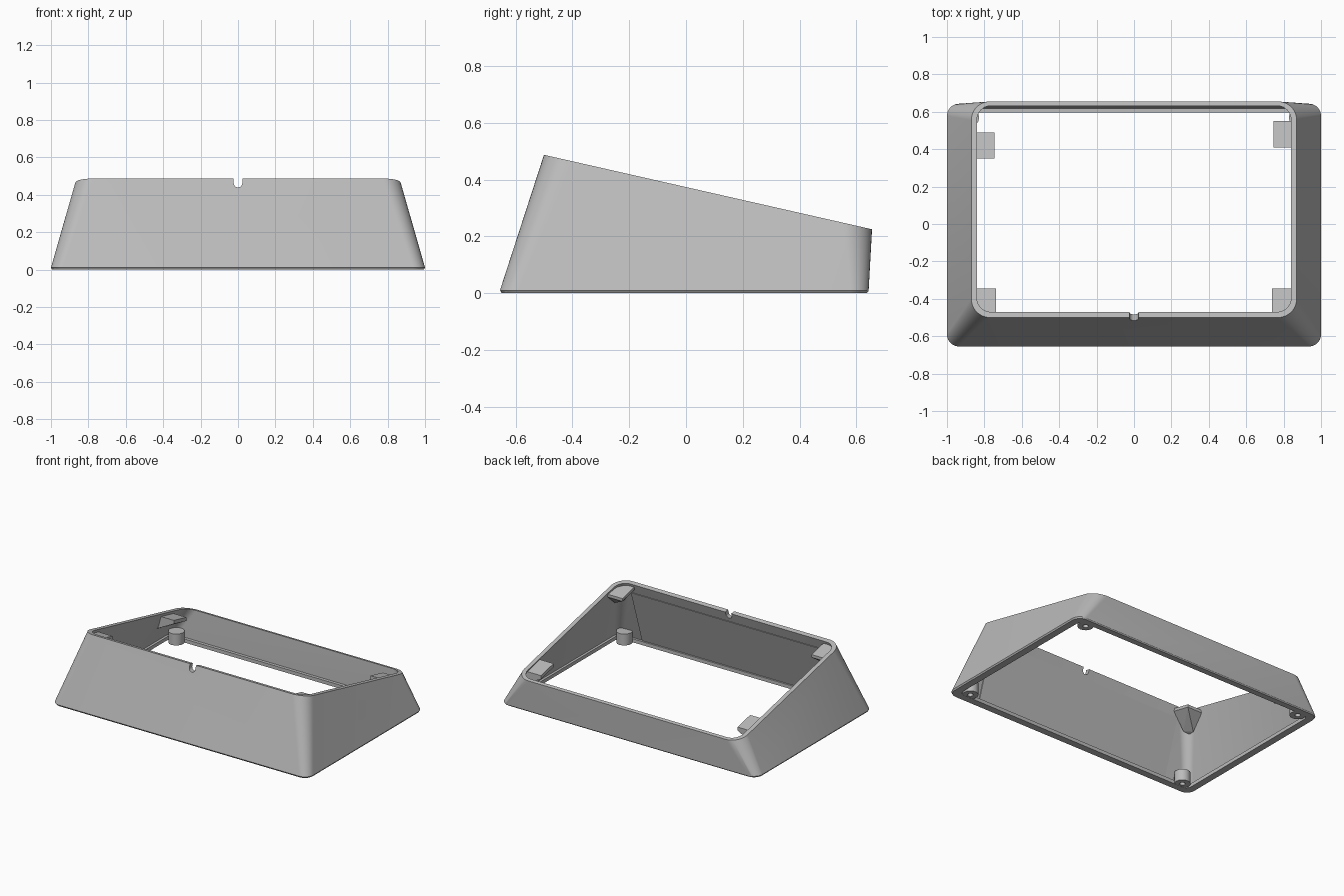
import bpy, bmesh, math
from mathutils import Vector

cube = bpy.data.objects.get("Cube")
if cube:
    bpy.data.objects.remove(cube)

grey = bpy.data.materials.new("light grey plastic")
grey.use_nodes = True
COLOUR = (0.5, 0.5, 0.5, 1)
grey.diffuse_color = COLOUR
grey.node_tree.nodes["Principled BSDF"].inputs["Base Color"].default_value = COLOUR


def make(name, bm):
    bmesh.ops.recalc_face_normals(bm, faces=bm.faces)
    mesh = bpy.data.meshes.new(name)
    bm.to_mesh(mesh)
    bm.free()
    obj = bpy.data.objects.new(name, mesh)
    bpy.context.collection.objects.link(obj)
    mesh.materials.append(grey)
    return obj


def select(obj):
    bpy.ops.object.select_all(action="DESELECT")
    obj.select_set(True)
    bpy.context.view_layer.objects.active = obj


def smooth(obj):
    select(obj)
    bpy.ops.object.shade_smooth_by_angle(angle=math.radians(30))


def cut(obj, cutter):
    mod = obj.modifiers.new("cut", "BOOLEAN")
    mod.operation = "DIFFERENCE"
    mod.solver = "EXACT"
    mod.object = cutter
    select(obj)
    bpy.ops.object.modifier_apply(modifier=mod.name)


def slope(y):
    """Height of the tilted top plane."""
    return 0.487 - (y + 0.5) * 0.227


def ring(half, front, back, radius, z, steps=10):
    """Rounded rectangle; z is a number or a function of y."""
    pts = []
    corners = ((1, back), (-1, back), (-1, front), (1, front))
    for i, (side, y) in enumerate(corners):
        cx = side * (half - radius)
        cy = y - radius if y == back else y + radius
        for k in range(steps + 1):
            a = math.pi / 2 * (i + k / steps)
            px, py = cx + radius * math.cos(a), cy + radius * math.sin(a)
            pts.append(Vector((px, py, z(py) if callable(z) else z)))
    return pts


def hull(name, points):
    bm = bmesh.new()
    for p in points:
        bm.verts.new(p)
    bmesh.ops.convex_hull(bm, input=bm.verts)
    return make(name, bm)


def cylinder(name, radius, depth, centre, segments=24, across=False):
    bm = bmesh.new()
    bmesh.ops.create_cone(bm, cap_ends=True, segments=segments,
                          radius1=radius, radius2=radius, depth=depth)
    if across:
        for v in bm.verts:
            v.co.y, v.co.z = -v.co.z, v.co.y
    bmesh.ops.translate(bm, verts=bm.verts, vec=centre)
    return make(name, bm)


def box(name, lo, hi):
    return hull(name, [(x, y, z) for x in (lo[0], hi[0])
                       for y in (lo[1], hi[1]) for z in (lo[2], hi[2])])


# Hollow sloped shell with an inward bottom lip
rings = [
    ring(0.994, -0.649, 0.637, 0.06, 0),
    ring(0.998, -0.653, 0.643, 0.065, 0.008),
    ring(1.0, -0.655, 0.643, 0.065, 0.01),
    ring(0.87, -0.5, 0.655, 0.1, slope),
    ring(0.84, -0.47, 0.632, 0.075, slope),
    ring(0.962, -0.616, 0.618, 0.05, 0.025),
    ring(0.945, -0.6, 0.596, 0.04, 0.025),
    ring(0.945, -0.6, 0.596, 0.04, 0),
]
bm = bmesh.new()
loops = [[bm.verts.new(p) for p in r] for r in rings]
count = len(loops[0])
for a, b in zip(loops, loops[1:] + loops[:1]):
    for i in range(count):
        j = (i + 1) % count
        bm.faces.new((a[i], a[j], b[j], b[i]))
shell = make("sloped_shell", bm)

# Round-bottomed notch in the front rim
for cutter in (cylinder("notch_round_cutter", 0.023, 0.3, (0, -0.5, 0.462), across=True),
               box("notch_slot_cutter", (-0.023, -0.66, 0.462), (0.023, -0.35, 0.6))):
    cut(shell, cutter)
    bpy.data.objects.remove(cutter)

# Screw bosses with holes in the bottom corners
for side, hand in ((1, "left"), (-1, "right")):
    for y, end in ((-0.57, "front"), (0.57, "back")):
        boss = cylinder(f"{end}_{hand}_screw_boss", 0.052, 0.08,
                        (side * 0.88, y, 0.041), segments=16)
        hole = cylinder("hole_cutter", 0.018, 0.12, (side * 0.88, y, 0))
        cut(shell, hole)
        cut(boss, hole)
        bpy.data.objects.remove(hole)
        smooth(boss)
smooth(shell)


# Wedge tabs just under the top rim
DROP = 0.02


def under(x, y, depth):
    return (x, y, slope(y) - DROP - depth)


for s, hand, y0, y1 in ((1, "left", 0.41, 0.55), (-1, "right", 0.35, 0.49)):
    pts = []
    for y in (y0, y1):
        pts += [under(s * 0.745, y, 0), under(s * 0.855, y, 0),
                under(s * 0.745, y, 0.025), under(s * 0.91, y, 0.11)]
    hull(f"back_{hand}_tab", pts)
    outline = ((0.737, -0.345), (0.852, -0.345), (0.852, -0.42),
               (0.79, -0.485), (0.737, -0.485))
    pts = [under(s * x, y, d) for x, y in outline for d in (0, 0.02)]
    pts += [under(s * 0.87, -0.49, 0.14), under(s * 0.87, -0.45, 0.13),
            under(s * 0.83, -0.5, 0.13)]
    hull(f"front_{hand}_tab", pts)


# Thin raised panel on the inside of the front wall
def inner_wall(z):
    return -0.616 + (z - 0.025) * 0.146 / (slope(-0.47) - 0.025)


hull("inner_front_panel", [(x, inner_wall(z) + d, z) for x in (-0.77, 0.77)
                           for z in (0.026, 0.41) for d in (-0.004, 0.006)])
